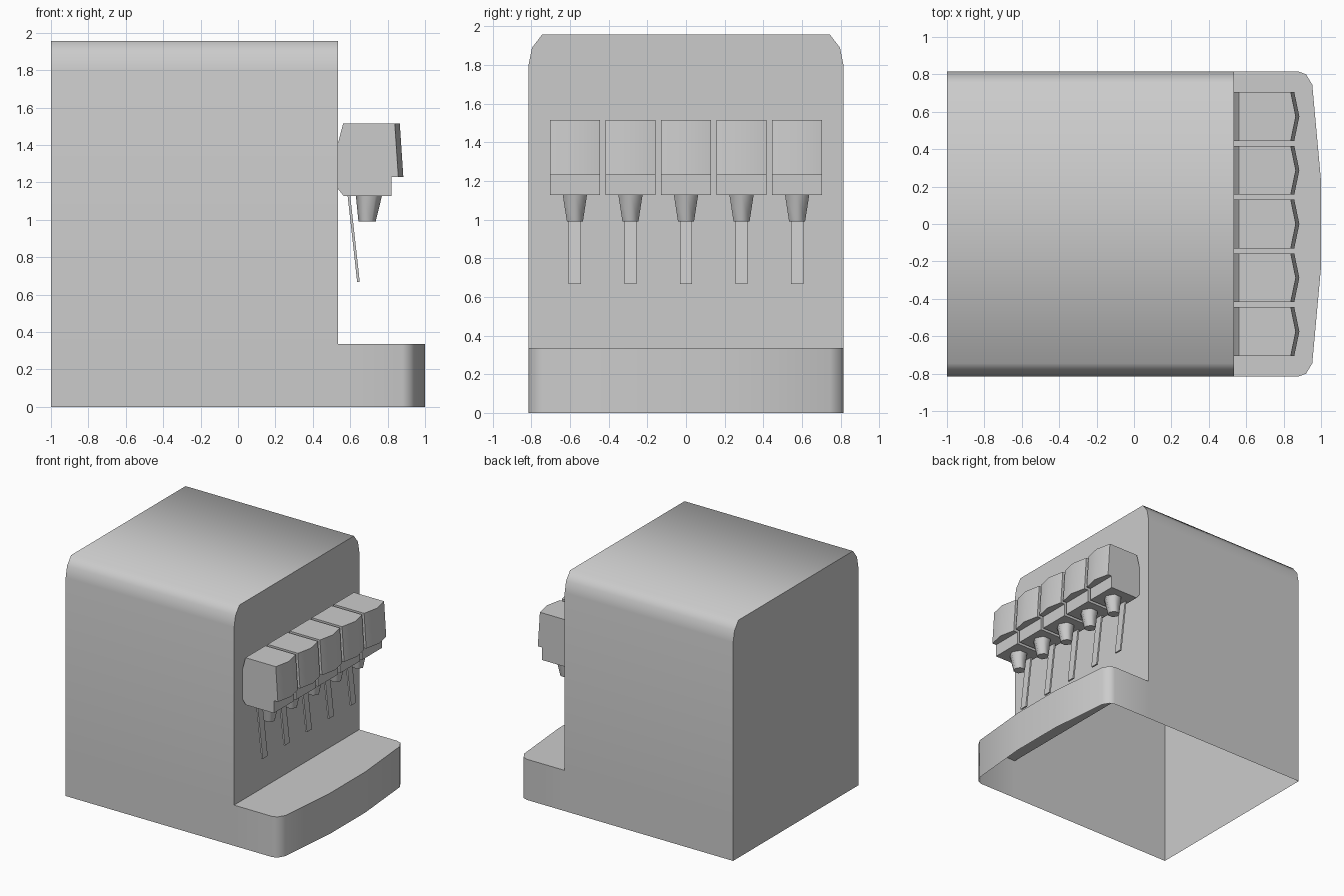
import bpy, bmesh, math

if "Cube" in bpy.data.objects:
    bpy.data.objects.remove(bpy.data.objects["Cube"])


def finish(name, bm, angle):
    """Turn a bmesh into an object with outward normals and sharp creases."""
    bmesh.ops.remove_doubles(bm, verts=bm.verts, dist=1e-5)
    bmesh.ops.recalc_face_normals(bm, faces=bm.faces)
    mesh = bpy.data.meshes.new(name)
    bm.to_mesh(mesh)
    bm.free()
    ob = bpy.data.objects.new(name, mesh)
    bpy.context.collection.objects.link(ob)
    bpy.ops.object.select_all(action='DESELECT')
    ob.select_set(True)
    bpy.context.view_layer.objects.active = ob
    bpy.ops.object.shade_smooth_by_angle(angle=math.radians(angle))
    return ob


def face(bm, pts):
    bm.faces.new([bm.verts.new(p) for p in pts])


def bridge(bm, a, b, closed=True):
    """Quads between two matching point rings."""
    n = len(a)
    for i in range(n if closed else n - 1):
        j = (i + 1) % n
        face(bm, (a[i], a[j], b[j], b[i]))


def loft(name, rings, angle=30):
    bm = bmesh.new()
    for a, b in zip(rings, rings[1:]):
        bridge(bm, a, b)
    face(bm, rings[0])
    face(bm, rings[-1])
    return finish(name, bm, angle)


def mirrored(half):
    return half + [(-y, v) for y, v in reversed(half)]


BACK, PANEL, W, TRAY = -1.0, 0.535, 0.815, 0.335

# Cabinet and drip ledge: one shell, open underneath
bm = bmesh.new()
arch = [(W, 1.80), (0.797, 1.89), (0.745, 1.957)]
low = mirrored([(W, 0), (W, TRAY)] + arch)
bridge(bm, [(BACK, y, z) for y, z in low], [(PANEL, y, z) for y, z in low], False)
face(bm, [(BACK, y, z) for y, z in low])
face(bm, [(PANEL, y, z) for y, z in mirrored([(W, TRAY)] + arch)])
ledge = mirrored([(W, PANEL), (W, 0.88), (0.80, 0.92), (0.745, 0.953), (0.23, 1.0)])
top = [(x, y, TRAY) for y, x in ledge]
bridge(bm, [(x, y, 0) for y, x in ledge], top, False)
face(bm, top)
finish("cabinet", bm, 55)

# Dispensing head side profile: x, z, extra bulge in the middle
head = [(PANEL, 1.165, 0), (PANEL, 1.41, 0), (0.562, 1.515, 0), (0.838, 1.515, 0.027),
        (0.857, 1.23, 0.027), (0.82, 1.23, 0), (0.82, 1.127, 0), (0.565, 1.127, 0)]


def hexagon(cx, cy, z, r):
    return [(cx + r * math.cos(k * math.pi / 3), cy + 1.04 * r * math.sin(k * math.pi / 3), z)
            for k in range(6)]


def strip(x, cy, z):
    return [(x + dx, cy + dy, z) for dx, dy in
            ((0, -0.032), (0.014, -0.032), (0.014, 0.032), (0, 0.032))]


for i in range(5):
    cy = (i - 2) * 0.2875
    loft(f"dispenser_head_{i + 1}",
         [[(x + b * m, cy + dy, z) for x, z, b in head]
          for dy, m in ((-0.13, 0), (0, 1), (0.13, 0))])
    # Tapered nozzle and slanted push lever
    loft(f"nozzle_{i + 1}", [hexagon(0.70, cy, 1.13, 0.07), hexagon(0.69, cy, 0.99, 0.046)], 62)
    loft(f"lever_{i + 1}", [strip(0.586, cy, 1.13), strip(0.637, cy, 0.668)])
